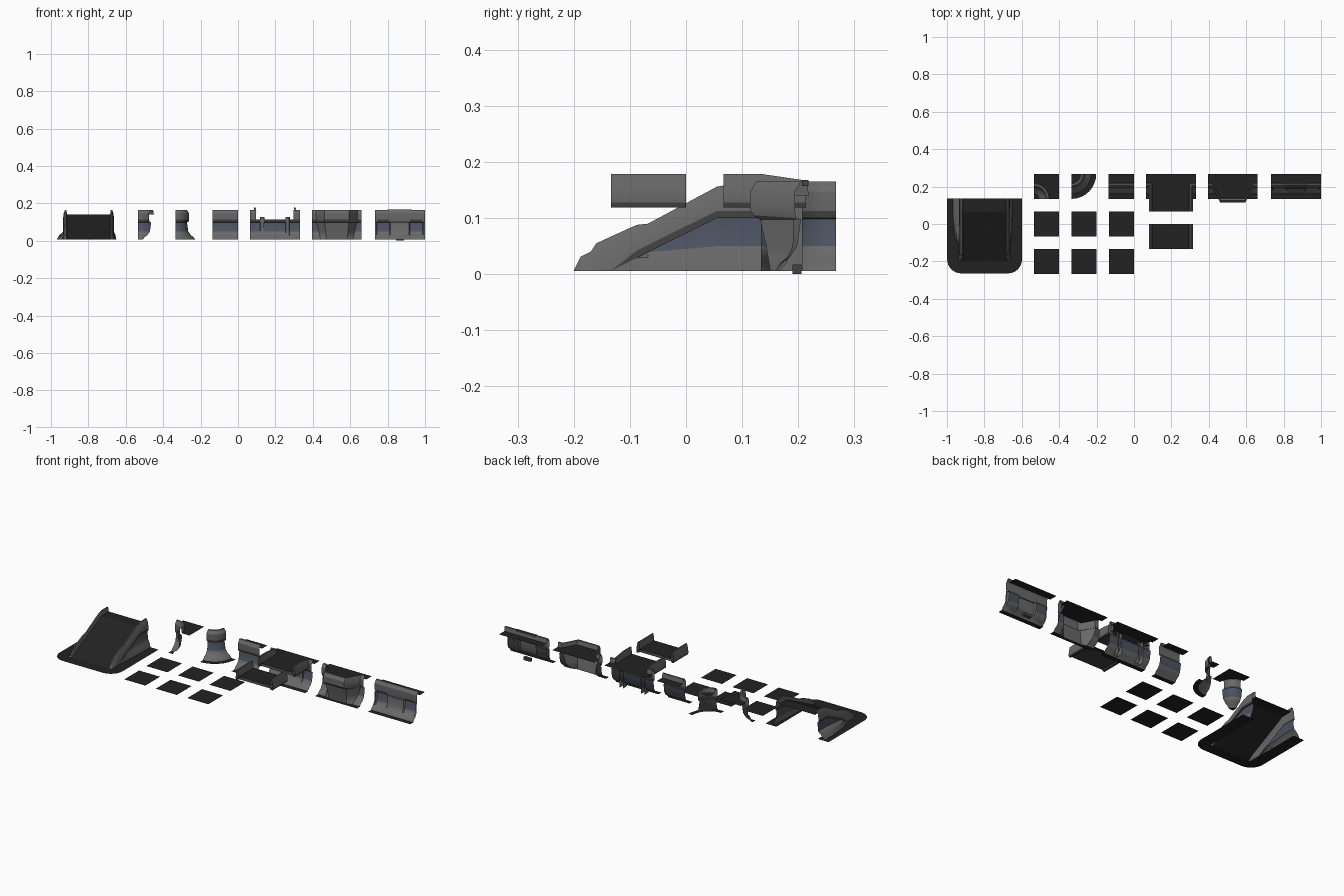
import bpy, math

if "Cube" in bpy.data.objects:
    bpy.data.objects.remove(bpy.data.objects["Cube"])

# ---- materials: one per flat colour ----
def make_mat(name, rgb):
    m = bpy.data.materials.new(name)
    m.diffuse_color = (*rgb, 1)
    m.use_nodes = True
    m.node_tree.nodes["Principled BSDF"].inputs["Base Color"].default_value = m.diffuse_color
    return m

MATS = [make_mat("floor_black", (0.016, 0.016, 0.017)),
        make_mat("wall_grey", (0.14, 0.14, 0.14)),
        make_mat("panel_blue_grey", (0.07, 0.085, 0.115)),
        make_mat("trim_dark_grey", (0.055, 0.055, 0.055))]
F, G, B, D = range(4)
Z0, Z1 = 0.006, 0.14          # lower and upper floor levels
H = 0.0667                    # half a tile


def add_mesh(name, verts, faces, mats):
    me = bpy.data.meshes.new(name)
    me.from_pydata(verts, [], faces)
    for m in MATS:
        me.materials.append(m)
    for p, m in zip(me.polygons, mats):
        p.material_index = m
    ob = bpy.data.objects.new(name, me)
    bpy.context.collection.objects.link(ob)
    return ob


def loft(name, rings, mats, plain=()):
    """Skin a row of equal rings; spans listed in plain turn blue panels grey."""
    n = len(rings[0])
    verts = [p for r in rings for p in r]
    faces, fm = [], []
    for i in range(len(rings) - 1):
        for j in range(n - 1):
            a, b = i * n + j, (i + 1) * n + j
            faces.append((a, b, b + 1, a + 1))
            fm.append(G if i in plain and mats[j] in (B, D) else mats[j])
    return add_mesh(name, verts, faces, fm)


def box(name, x0, x1, y0, y1, z0, z1, mat):
    v = [(x, y, z) for x in (x0, x1) for y in (y0, y1) for z in (z0, z1)]
    f = [(0, 1, 3, 2), (4, 6, 7, 5), (0, 4, 5, 1), (2, 3, 7, 6), (0, 2, 6, 4), (1, 5, 7, 3)]
    return add_mesh(name, v, f, [mat] * 6)


# ---- wall cross-sections (y, z), lower floor to upper floor ----
WALL = [(.134, Z0), (.16, Z0), (.17, .02), (.185, .03), (.198, .05), (.205, .098), (.196, .1),
        (.194, .113), (.194, .147), (.205, .165), (.215, .165), (.219, Z1), (.267, Z1)]
WMAT = [F, G, G, G, B, D, D, G, G, G, G, F]
BALCONY = [(.134, Z0), (.15, Z0), (.148, .02), (.146, .03), (.143, .05), (.132, .097), (.12, .105),
           (.114, .115), (.114, .147), (.125, .165), (.135, .165), (.139, Z1), (.267, Z1)]
DOOR = [(.134, Z0), (.16, Z0), (.168, .02), (.18, .03), (.19, .05), (.192, .098)] + WALL[6:]


def ring(x, profile):
    return [(x, y, z) for y, z in profile]


# ---- floor tiles ----
for cx in (-.468, -.268, -.068):
    for cy in (0, -.2):
        loft("floor_tile", [[(cx + s * H, cy - H, Z0), (cx + s * H, cy + H, Z0)] for s in (-1, 1)], [F])

# ---- straight wall ----
loft("straight_wall", [ring(-.135, WALL), ring(-.001, WALL)], WMAT)

# ---- convex and concave corner walls ----
N = 8
convex, concave = [], []
for i in range(N + 1):
    a = math.radians(-90 + 90 * i / N)
    convex.append([(-.335 + (.267 - y) * math.cos(a), .267 + (.267 - y) * math.sin(a), z) for y, z in WALL])
    a = math.radians(90 - 90 * i / N)
    c, s = math.cos(a), math.sin(a)
    r = [(-.535 + (y - .134) * c, .134 + (y - .134) * s, z) for y, z in WALL]
    k = .133 / max(c, s)       # outermost ring follows the square tile
    r[-1] = (-.535 + k * c, .134 + k * s, Z1)
    concave.append(r)
loft("convex_corner_wall", convex, WMAT)
loft("concave_corner_wall", concave, WMAT)

# ---- balcony wall: flat wall flowing into a projecting bay ----
def bay_ring(side, profile, low, high):
    return [(.528 + side * (low + (high - low) * min(z, .113) / .113), y, z) for y, z in profile]

loft("balcony_wall",
     [ring(.395, WALL), bay_ring(-1, WALL, .085, .11), bay_ring(-1, BALCONY, .055, .066),
      bay_ring(1, BALCONY, .055, .066), bay_ring(1, WALL, .085, .11), ring(.661, WALL)],
     WMAT, plain=(1, 2, 3))

# ---- door wall: grey centre between two blue panels ----
dx = .8655
loft("door_wall", [ring(dx + o, p) for o, p in
     ((-.134, DOOR), (-.126, DOOR), (-.122, WALL), (-.055, WALL), (-.05, DOOR),
      (.05, DOOR), (.055, WALL), (.122, WALL), (.126, DOOR), (.134, DOOR))], WMAT, plain=(0, 1, 3, 4, 5, 7, 8))
box("door_step", dx - .022, dx + .022, .19, .206, 0, .017, D)
box("door_top_cap", dx - .065, dx + .065, .207, .218, .157, .168, D)

# ---- bridge ----
BRIDGE = [(0, .126), (.1, .126), (.105, .119), (.116, .119), (.118, .128), (.117, .149),
          (.11, .179), (.103, .179), (.098, Z1), (0, Z1)]
BMAT = [D, D, D, D, G, G, G, G, F]


def bridge_ring(cx, y, top=.179):
    half = [(x, min(z, top)) for x, z in BRIDGE]
    return [(cx + x, y, z) for x, z in half] + [(cx - x, y, z) for x, z in half[-2::-1]]

bx = .197
loft("bridge_span", [bridge_ring(bx, -.134), bridge_ring(bx, 0)], BMAT + BMAT[::-1])
loft("bridge_head", [bridge_ring(bx, .067), bridge_ring(bx, .132), bridge_ring(bx, .214, .167)],
     BMAT + BMAT[::-1])
loft("bridge_landing", [[(bx + s * .118, .2, Z1), (bx + s * .118, .267, Z1)] for s in (-1, 1)], [F])
loft("bridge_wall", [ring(bx - .118, WALL[:8]), ring(bx + .118, WALL[:8])], WMAT)
for s in (-1, 1):
    xs = sorted((bx + s * .1, bx + s * .134))
    loft("bridge_side_wall", [ring(x, WALL) for x in xs], WMAT)
    x = bx + s * .068          # supports under the bridge
    sec = [(-.012, .208), (-.009, .0), (.009, .0), (.012, .208)]
    loft("bridge_support", [[(x + o, w or y, z) for o, w in sec]
         for y, z in ((.192, .126), (.193, .05), (.178, .02), (.165, Z0))], [G] * 3)

# ---- ramp with stepped side parapets ----
TOPS = [(-.2, .007), (-.188, .031), (-.17, .04), (-.16, .055), (-.134, .067), (-.0875, .088), (-.068, .09),
        (.055, .156), (.067, .158), (.08, .165), (.135, .165)]
SMAT = [G, G, B, D, D, G, G, G]


def ramp_ring(y, top):
    deck = min(Z1, Z0 + .502 * (y + .2))
    s = max(Z0, min(.1, Z0 + .5 * (y + .134)))      # underside of the trim strip
    t = max(Z0, min(s + .013, top - .003))
    if s <= Z0:
        t = Z0

    def side(sign, flare):
        f = flare * min(1, (s - Z0) / .05)
        pts = [(.135 + .035 * f, Z0), (.135 + .022 * f, min(s, .03)), (.134, min(s, .05)), (.129, s),
               (.137, s), (.137, t), (.133, max(t, top - .018)), (.126, top), (.115, deck)]
        pts.insert(8, (.119, top))
        return [(-.799 + sign * x, y, z) for x, z in pts]
    return side(1, .4) + side(-1, 1)[::-1]

half = [G, G, B, D, D, G, G, G, G]
loft("ramp", [ramp_ring(y, t) for y, t in TOPS], half + [F] + half[::-1])

# ---- ramp base plate: U shape with rounded front corners ----
R = .075
pairs = [((-.999, .135), (-.93, .135))]
for cx, sx, start in ((-.999 + R, -.93, 180), (-.599 - R, -.668, 270)):
    for i in range(9):
        a = math.radians(start + 90 * i / 8)
        pairs.append(((cx + R * math.cos(a), -.264 + R + R * math.sin(a)), (sx, -.2)))
pairs.append(((-.599, .135), (-.668, .135)))
loft("ramp_base_plate", [[(*o, Z0), (*i, Z0)] for o, i in pairs], [F])

# ---- crisp edges, smooth curves ----
for ob in bpy.data.objects:
    ob.select_set(True)
    bpy.context.view_layer.objects.active = ob
bpy.ops.object.shade_smooth_by_angle(angle=math.radians(25))
